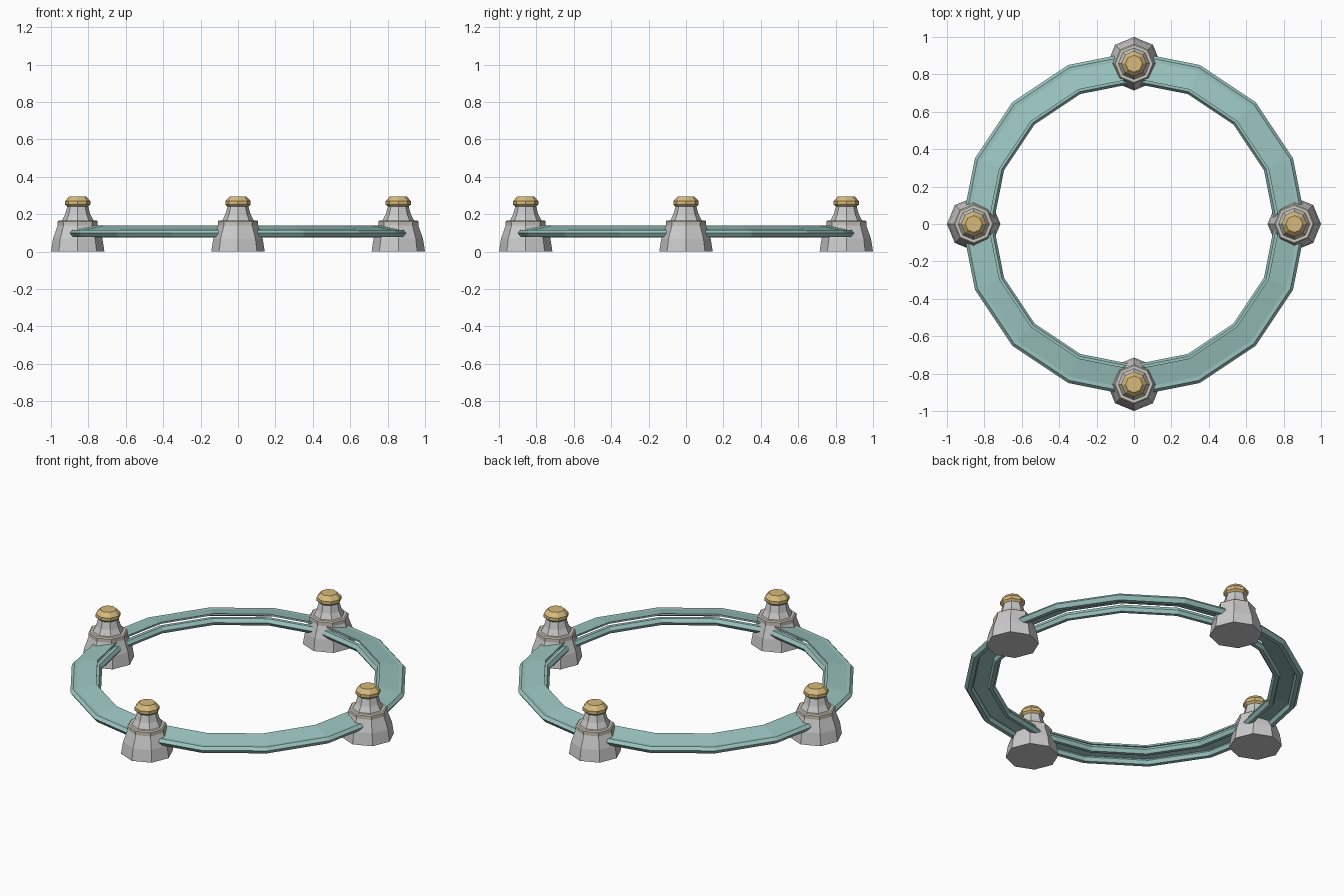
import bpy, bmesh, math

if "Cube" in bpy.data.objects:
    bpy.data.objects.remove(bpy.data.objects["Cube"])


def material(name, rgb):
    m = bpy.data.materials.new(name)
    m.diffuse_color = (*rgb, 1)
    m.use_nodes = True
    m.node_tree.nodes["Principled BSDF"].inputs["Base Color"].default_value = m.diffuse_color
    return m


teal = material("teal", (0.33, 0.56, 0.53))
gold = material("gold", (0.68, 0.49, 0.20))
tan = material("tan", (0.60, 0.57, 0.50))


def lathe(name, profile, sides, loc=(0, 0, 0), mat=None, ring=False):
    """Revolve (radius, z) points; ring=True closes the section, else the ends are capped."""
    bm = bmesh.new()
    loops = []
    for r, z in profile:
        loops.append([bm.verts.new((r * math.cos(2 * math.pi * i / sides),
                                    r * math.sin(2 * math.pi * i / sides), z))
                      for i in range(sides)])
    pairs = list(zip(loops, loops[1:]))
    if ring:
        pairs.append((loops[-1], loops[0]))
    else:
        bm.faces.new(loops[0])
        bm.faces.new(loops[-1])
    for a, b in pairs:
        for i in range(sides):
            j = (i + 1) % sides
            bm.faces.new((a[i], a[j], b[j], b[i]))
    bmesh.ops.recalc_face_normals(bm, faces=bm.faces[:])
    me = bpy.data.meshes.new(name)
    bm.to_mesh(me)
    bm.free()
    ob = bpy.data.objects.new(name, me)
    ob.location = loc
    if mat:
        me.materials.append(mat)
    bpy.context.collection.objects.link(ob)
    return ob


# ring: two edge bars with a plate sloping down outwards above them
lathe("outer_bar", [(0.92, 0.10), (0.905, 0.117), (0.882, 0.117),
                    (0.872, 0.098), (0.882, 0.078), (0.905, 0.078)], 16, mat=teal, ring=True)
lathe("inner_bar", [(0.752, 0.097), (0.765, 0.117), (0.785, 0.117),
                    (0.795, 0.097), (0.785, 0.077), (0.765, 0.077)], 16, mat=teal, ring=True)
lathe("sloping_plate", [(0.778, 0.139), (0.90, 0.114), (0.90, 0.104), (0.778, 0.129)],
      16, mat=teal, ring=True)

# four posts around the ring
R = 0.857
for k in range(4):
    p = (R * math.cos(k * math.pi / 2), R * math.sin(k * math.pi / 2), 0)
    lathe(f"post_base_{k}", [(0.143, 0), (0.132, 0.07), (0.107, 0.14)], 8, p)
    lathe(f"post_collar_{k}", [(0.107, 0.138), (0.107, 0.162), (0.100, 0.168)], 8, p, tan)
    lathe(f"post_neck_{k}", [(0.088, 0.160), (0.067, 0.20), (0.055, 0.245)], 8, p)
    lathe(f"post_cap_{k}", [(0.055, 0.24), (0.068, 0.252), (0.068, 0.27),
                            (0.045, 0.295)], 8, p, gold)
